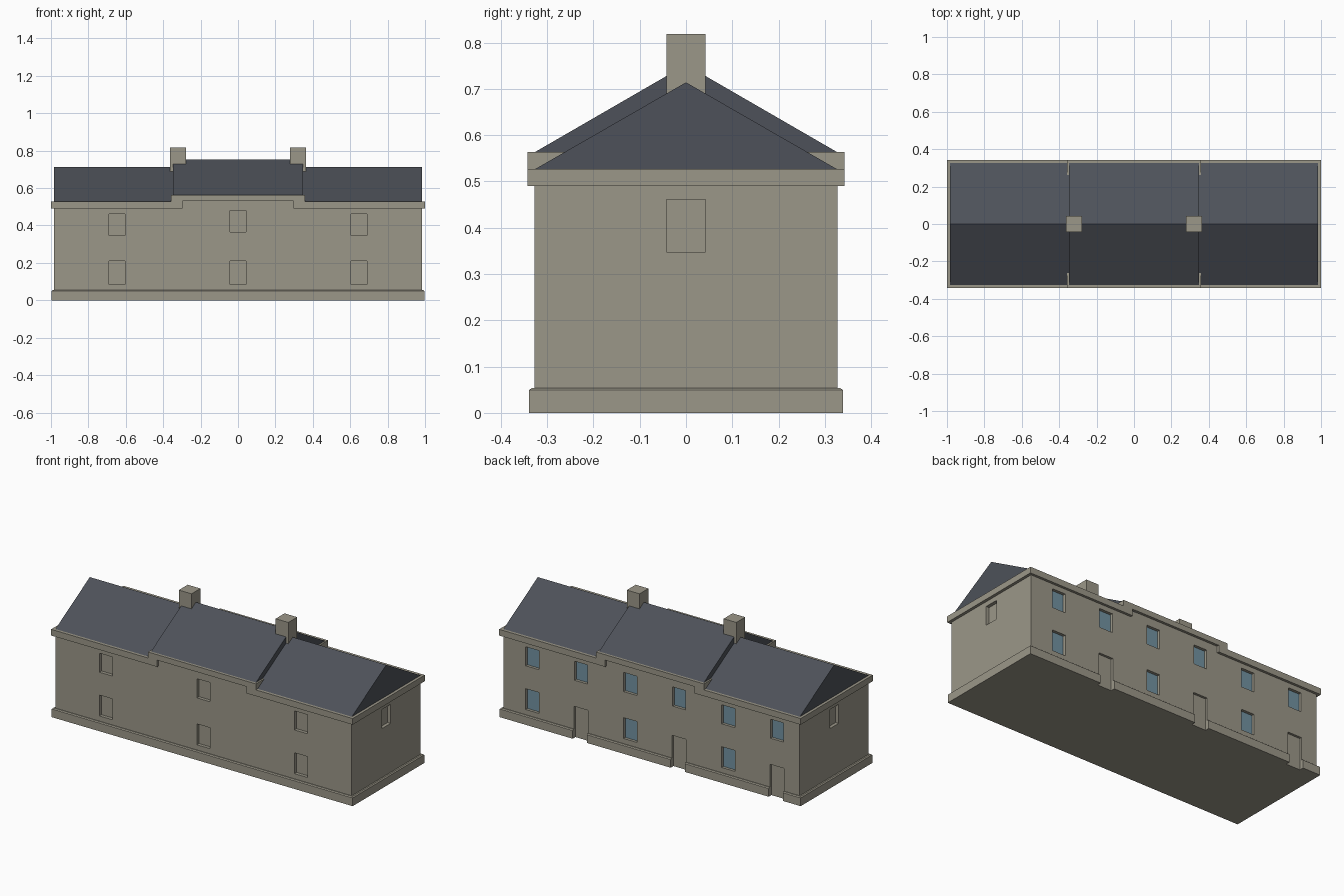
import bpy, bmesh

if "Cube" in bpy.data.objects:
    bpy.data.objects.remove(bpy.data.objects["Cube"])


def material(name, rgb):
    m = bpy.data.materials.new(name)
    m.diffuse_color = (*rgb, 1)
    m.use_nodes = True
    m.node_tree.nodes["Principled BSDF"].inputs["Base Color"].default_value = m.diffuse_color
    return m


STONE = material("stone", (0.33, 0.31, 0.25))
SLATE = material("slate", (0.075, 0.083, 0.10))
GLASS = material("glass", (0.17, 0.29, 0.36))


def finish(name, bm, mat):
    bmesh.ops.recalc_face_normals(bm, faces=bm.faces[:])
    me = bpy.data.meshes.new(name)
    bm.to_mesh(me)
    bm.free()
    if mat:
        me.materials.append(mat)
    ob = bpy.data.objects.new(name, me)
    bpy.context.collection.objects.link(ob)
    return ob


def add_box(bm, x0, x1, y0, y1, z0, z1):
    vs = bmesh.ops.create_cube(bm, size=1)["verts"]
    for v in vs:
        v.co.x = x1 if v.co.x > 0 else x0
        v.co.y = y1 if v.co.y > 0 else y0
        v.co.z = z1 if v.co.z > 0 else z0
    return vs


def prism(name, pts, half, mat, axis):
    """Extrude a 2D profile (u, z) symmetrically along x or y."""
    bm = bmesh.new()
    place = (lambda u, z: (-half, u, z)) if axis == "x" else (lambda u, z: (u, -half, z))
    f = bm.faces.new([bm.verts.new(place(*p)) for p in pts])
    ext = bmesh.ops.extrude_face_region(bm, geom=[f])["geom"]
    d = (2 * half, 0, 0) if axis == "x" else (0, 2 * half, 0)
    bmesh.ops.translate(bm, vec=d, verts=[g for g in ext if isinstance(g, bmesh.types.BMVert)])
    return finish(name, bm, mat)


def mirrored(right):
    return right + [(-u, z) for u, z in reversed(right)]


def cut(ob, cutter):
    mod = ob.modifiers.new("openings", "BOOLEAN")
    mod.operation, mod.solver, mod.object = "DIFFERENCE", "EXACT", cutter
    bpy.context.view_layer.objects.active = ob
    bpy.ops.object.modifier_apply(modifier=mod.name)


WX, WY = 0.983, 0.327      # wall half sizes
HW, DEPTH = 0.0435, 0.02   # window half width and recess
LOW, HIGH, MID = (0.085, 0.21), (0.347, 0.461), (0.366, 0.481)

# Walls with raised middle section
walls = prism("walls", mirrored([(WX, 0.0), (WX, 0.5), (0.3, 0.5), (0.3, 0.54)]), WY, STONE, "y")

# Plinth with a small sloped top
bm = bmesh.new()
add_box(bm, -0.998, 0.998, -0.339, 0.339, 0, 0.049)
for v in add_box(bm, -0.998, 0.998, -0.339, 0.339, 0.049, 0.054):
    if v.co.z > 0.05:
        v.co.x *= 0.994
        v.co.y *= 0.982
bmesh.ops.remove_doubles(bm, verts=bm.verts[:], dist=1e-5)
inner = [f for f in bm.faces if all(abs(v.co.z - 0.049) < 1e-4 for v in f.verts)]
bmesh.ops.delete(bm, geom=inner, context="FACES_ONLY")
plinth = finish("plinth", bm, STONE)

# Window recesses: blind on front and sides, glazed on the back
cutters = bmesh.new()
glass = bmesh.new()
for x in (-0.647, 0, 0.647):
    for z in (LOW, MID if x == 0 else HIGH):
        add_box(cutters, x - HW, x + HW, -WY - 0.1, -WY + DEPTH, *z)
for s in (-1, 1):
    a, b = sorted((s * (WX - DEPTH), s * (WX + 0.1)))
    add_box(cutters, a, b, -0.042, 0.042, *HIGH)
doors = bmesh.new()
for i, unit in enumerate((-0.671, -0.021, 0.629)):
    up = MID if i == 1 else HIGH
    xw, xd = unit + 0.162, unit - 0.162
    for x, z in ((xw, LOW), (xw, up), (xd, up)):
        add_box(cutters, x - HW, x + HW, WY - DEPTH, WY + 0.1, *z)
        add_box(glass, x - HW, x + HW, WY - DEPTH - 0.004, WY - DEPTH + 0.003, *z)
    add_box(doors, xd - 0.047, xd + 0.047, WY - 0.014, WY + 0.1, -0.02, 0.19)
finish("window_glass", glass, GLASS)
window_cutter = finish("window_cutter", cutters, None)
door_cutter = finish("door_cutter", doors, None)
cut(walls, window_cutter)
cut(walls, door_cutter)
cut(plinth, door_cutter)
for c in (window_cutter, door_cutter):
    bpy.data.objects.remove(c)

# Stepped eaves band
prism("eaves_band", mirrored([(0.297, 0.53), (0.297, 0.49), (1.0, 0.49), (1.0, 0.527),
                              (0.358, 0.527), (0.358, 0.563)]), 0.342, STONE, "y")

# Gabled roofs: long low one, raised middle one
prism("long_roof", [(-WY, 0.526), (WY, 0.526), (0, 0.714)], WX, SLATE, "x")
prism("raised_roof", [(-WY, 0.526), (WY, 0.526), (WY, 0.563), (0, 0.752), (-WY, 0.563)],
      0.348, SLATE, "x")

# Chimneys
for side, s in (("left", -1), ("right", 1)):
    bm = bmesh.new()
    a, b = sorted((s * 0.279, s * 0.363))
    add_box(bm, a, b, -0.042, 0.042, 0.66, 0.818)
    finish("chimney_" + side, bm, STONE)
